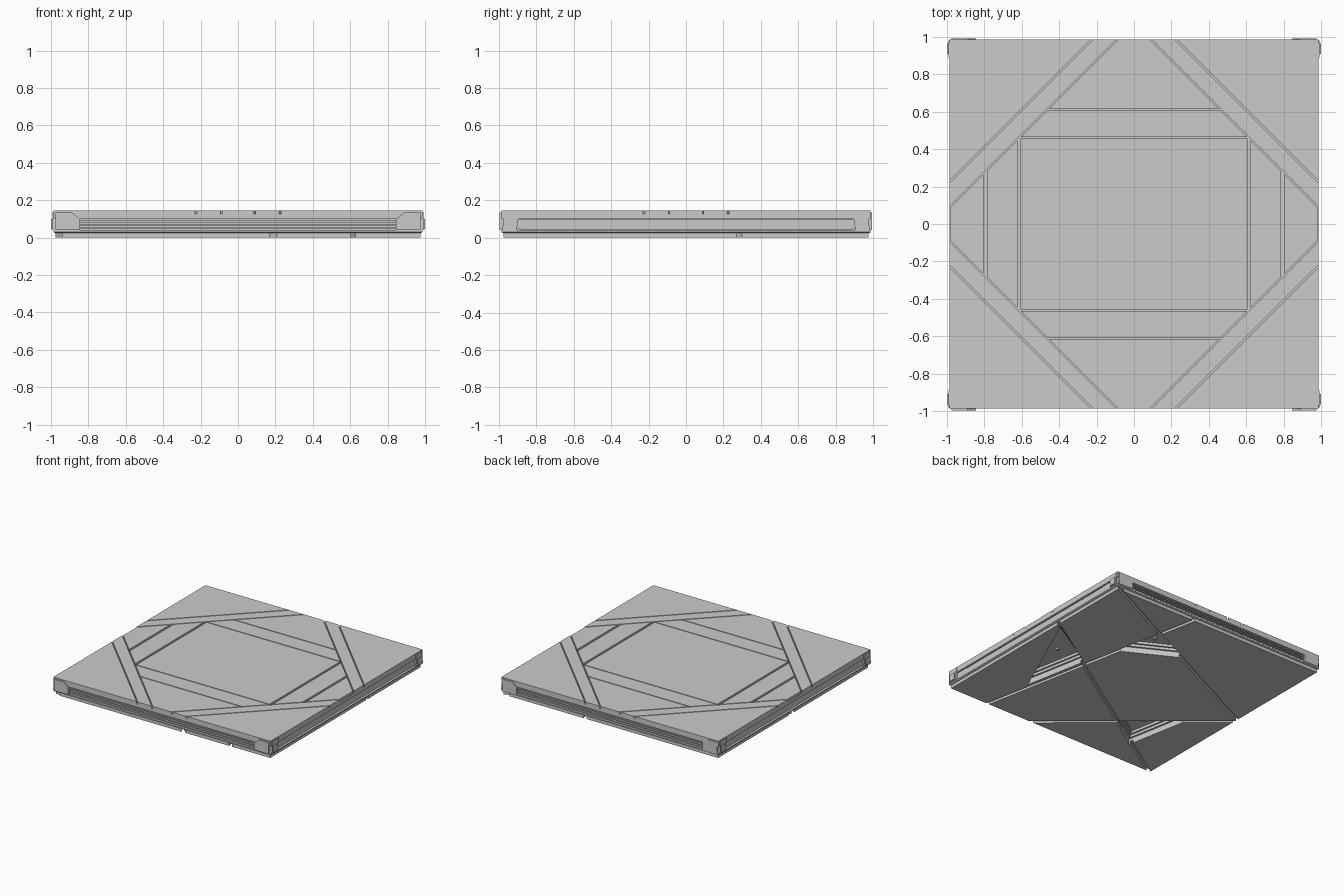
import bpy, bmesh, math
from mathutils import Vector

if "Cube" in bpy.data.objects:
    bpy.data.objects.remove(bpy.data.objects["Cube"])

TOP, BODY_TOP, BODY_BOT = 0.145, 0.127, 0.026


def area(p):
    return sum(a[0] * b[1] - b[0] * a[1] for a, b in zip(p, p[1:] + p[:1])) / 2


def prisms(name, polys, lo, hi, place=lambda u, v, w: (u, v, w)):
    """One object made of straight-extruded polygons."""
    bm = bmesh.new()
    for p in polys:
        a = [bm.verts.new(place(u, v, lo)) for u, v in p]
        b = [bm.verts.new(place(u, v, hi)) for u, v in p]
        bm.faces.new(a)
        bm.faces.new(b[::-1])
        for i in range(len(p)):
            j = (i + 1) % len(p)
            bm.faces.new((a[j], a[i], b[i], b[j]))
    bmesh.ops.recalc_face_normals(bm, faces=bm.faces)
    me = bpy.data.meshes.new(name)
    bm.to_mesh(me)
    bm.free()
    ob = bpy.data.objects.new(name, me)
    bpy.context.collection.objects.link(ob)
    return ob


def inset(p, gap, gap_x=None):
    """Shrink a convex polygon; edges of constant x may use another gap."""
    if area(p) < 0:
        p = p[::-1]
    lines = []
    for a, b in zip(p, p[1:] + p[:1]):
        d = (Vector(b) - Vector(a)).normalized()
        n = Vector((-d.y, d.x))
        g = gap_x if gap_x and abs(d.x) < 1e-4 else gap
        lines.append((n, n.dot(Vector(a)) + g))
    out = []
    for (n, c), (m, e) in zip(lines[-1:] + lines[:-1], lines):
        k = n.x * m.y - n.y * m.x
        out.append(((c * m.y - e * n.y) / k, (n.x * e - m.x * c) / k))
    return out


def clip(p, n, c):
    """Part of a convex polygon where n.x >= c."""
    out = []
    for a, b in zip(p, p[1:] + p[:1]):
        a, b = Vector(a), Vector(b)
        da, db = n.dot(a) - c, n.dot(b) - c
        if da >= 0:
            out.append(tuple(a))
        if da * db < 0:
            out.append(tuple(a.lerp(b, da / (da - db))))
    return out


def rect(x0, x1, y0, y1):
    return [(x0, y0), (x1, y0), (x1, y1), (x0, y1)]


def flips(p, xs=(1, -1), ys=(1, -1)):
    return [[(x * sx, y * sy) for x, y in p] for sx in xs for sy in ys]


def cut(ob, cutter):
    m = ob.modifiers.new("cut", 'BOOLEAN')
    m.operation, m.object, m.solver = 'DIFFERENCE', cutter, 'EXACT'
    bpy.context.view_layer.objects.active = ob
    bpy.ops.object.modifier_apply(modifier=m.name)


# Body: square rings with a channel running round the sides
bm = bmesh.new()
rings = []
for r, z in [(0.98, BODY_BOT), (0.987, 0.03), (0.987, 0.04), (0.955, 0.04),
             (0.955, 0.10), (0.987, 0.10), (0.987, BODY_TOP)]:
    rings.append([bm.verts.new((x, y, z)) for x, y in rect(-r, r, -r, r)])
for a, b in zip(rings, rings[1:]):
    for i in range(4):
        j = (i + 1) % 4
        bm.faces.new((a[i], a[j], b[j], b[i]))
bm.faces.new(rings[0][::-1])
bm.faces.new(rings[-1])
bmesh.ops.recalc_face_normals(bm, faces=bm.faces)
me = bpy.data.meshes.new("body")
bm.to_mesh(me)
bm.free()
body = bpy.data.objects.new("body", me)
bpy.context.collection.objects.link(body)

# Top plates, separated by narrow grooves
E = 0.991
tops = {
    "centre_plate": [rect(-0.615, 0.615, -0.46, 0.46)],
    "long_strip": flips([(-0.615, 0.46), (0.615, 0.46), (0.465, 0.61), (-0.465, 0.61)], xs=(1,)),
    "end_plate": flips([(-0.465, 0.61), (0.465, 0.61), (0.084, E), (-0.084, E)], xs=(1,)),
    "short_strip": flips([(0.615, -0.46), (0.615, 0.46), (0.795, 0.28), (0.795, -0.28)], ys=(1,)),
    "side_plate": flips([(0.795, -0.28), (0.795, 0.28), (E, 0.084), (E, -0.084)], ys=(1,)),
    "diagonal_band": flips([(E, 0.084), (E, 0.22), (0.22, E), (0.084, E)]),
    "corner_plate": flips([(E, 0.22), (E, E), (0.22, E)]),
}
for name, polys in tops.items():
    prisms(name, [inset(p, 0.004, 0.009 if "corner" not in name and "band" not in name else 0.004)
                  for p in polys], BODY_TOP - 0.003, TOP)

# Underside plate, split by four crossing gaps
pieces = [rect(-0.975, 0.975, -0.975, 0.975)]
for a, b in [((1, 0.30), (-1, -1)), ((1, 1), (-1, 0.03)),
             ((0.23, 1), (0.62, -1)), ((0.22, -1), (-1, 0.03))]:
    d = (Vector(b) - Vector(a)).normalized()
    n = Vector((-d.y, d.x))
    c = n.dot(Vector(a))
    pieces = [q for p in pieces for q in (clip(p, n, c + 0.012), clip(p, -n, -c + 0.012))
              if len(q) > 2 and abs(area(q)) > 0.002]
underside = prisms("underside_plates", pieces, 0.0, BODY_BOT + 0.001)

# Stepped triangular pockets in the underside
tris = [[(0.93, 0.24), (0.57, -0.56), (0.47, -0.03)],
        [(0.36, 0.27), (0.30, 0.66), (-0.07, 0.50)],
        [(-0.30, -0.55), (-0.69, -0.23), (-0.59, -0.76)]]
for gap, depth in [(0, 0.045), (0.015, 0.065), (0.03, 0.085)]:
    cutter = prisms("pocket_cutter", [inset(t, gap) for t in tris], -0.02, depth)
    cutter.hide_render = True
    if gap == 0:
        cut(underside, cutter)
    cut(body, cutter)
    bpy.data.objects.remove(cutter)

# Small bolts in the pockets
dots = []
for t in tris:
    cx, cy = sum(p[0] for p in t) / 3, sum(p[1] for p in t) / 3
    dots.append([(cx + 0.014 * math.cos(i * math.pi / 6), cy + 0.014 * math.sin(i * math.pi / 6))
                 for i in range(12)])
prisms("pocket_bolts", dots, 0.072, 0.088)

# Edge fittings, front/back then left/right
for s, side in ((-1, "front"), (1, "back")):
    out = 0.997 if s < 0 else 0.993
    along_x = lambda u, v, w, s=s: (u, s * w, v)
    block = [(0.975, 0.135), (0.89, 0.135), (0.845, 0.10), (0.845, 0.04), (0.975, 0.04)]
    prisms(side + "_corner_blocks", [block, [(-u, v) for u, v in block]], 0.95, out, along_x)
    prisms(side + "_slats", [rect(-0.85, 0.85, z, z + 0.009) for z in (0.046, 0.064, 0.082)],
           0.95, 0.98, along_x)
for s, side in ((-1, "left"), (1, "right")):
    along_y = lambda u, v, w, s=s: (s * w, u, v)
    block = [(0.89, 0.138), (0.97, 0.138), (0.982, 0.04), (0.905, 0.04)]
    prisms(side + "_corner_blocks", [block, [(-u, v) for u, v in block]], 0.95, 0.993, along_y)
    prisms(side + "_clips", [rect(0.80, 0.96, 0.045, 0.098), rect(-0.96, -0.80, 0.045, 0.098)],
           0.95, 0.976, along_y)
    prisms(side + "_corner_lugs", [rect(0.91, 0.965, 0.045, 0.10), rect(-0.965, -0.91, 0.045, 0.10)],
           0.95, 1.0, along_y)
    prisms(side + "_panel", [rect(-0.885, 0.885, 0.044, 0.096)], 0.95, 0.974, along_y)
